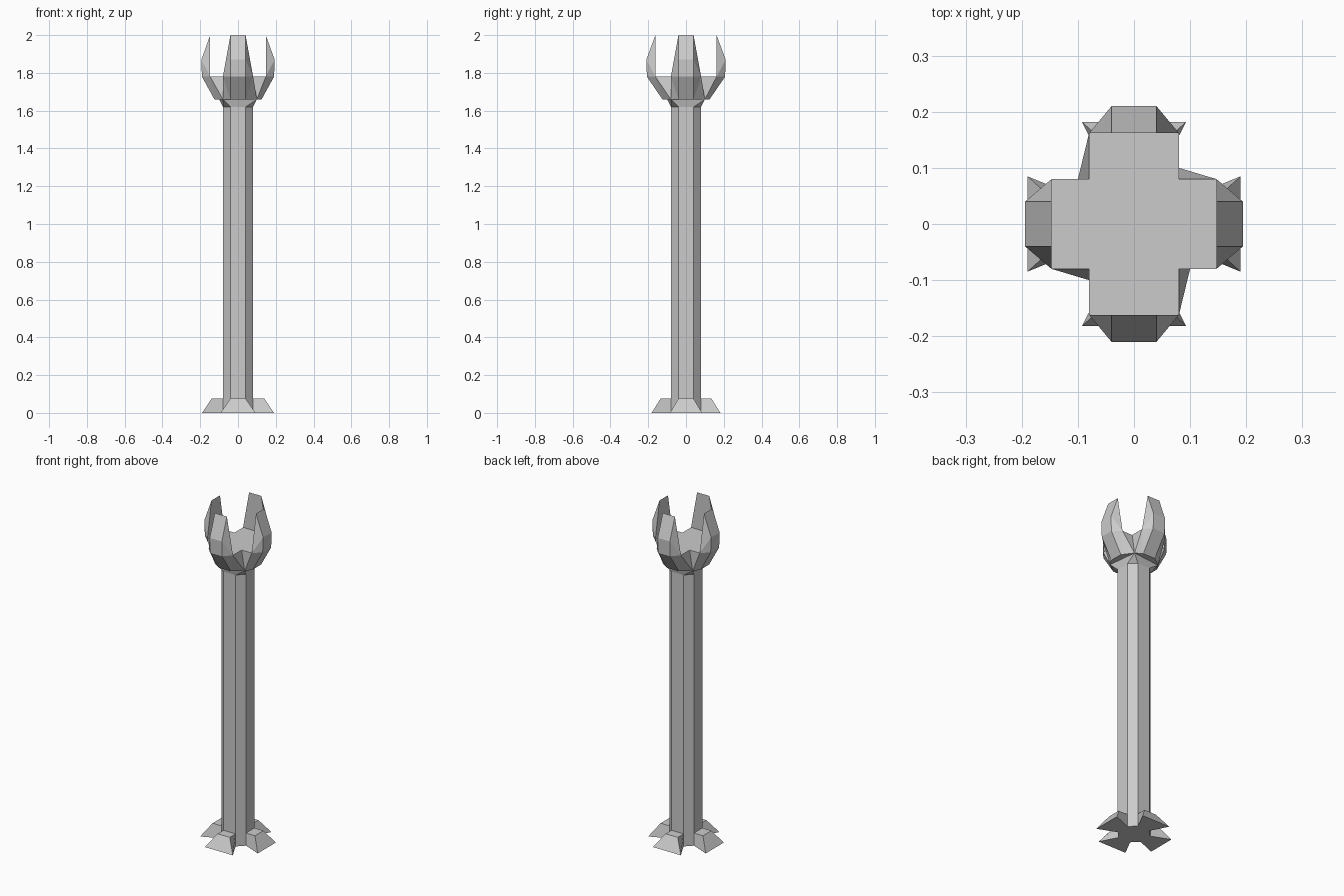
import bpy, bmesh, math
from mathutils import Vector, Matrix

if "Cube" in bpy.data.objects:
    bpy.data.objects.remove(bpy.data.objects["Cube"])


def make_object(name, polys):
    """Join point-list faces into one clean flat-shaded mesh."""
    bm = bmesh.new()
    for poly in polys:
        bm.faces.new([bm.verts.new(p) for p in poly])
    bmesh.ops.remove_doubles(bm, verts=bm.verts, dist=0.0005)
    bmesh.ops.recalc_face_normals(bm, faces=bm.faces)
    mesh = bpy.data.meshes.new(name)
    bm.to_mesh(mesh)
    bm.free()
    obj = bpy.data.objects.new(name, mesh)
    bpy.context.collection.objects.link(obj)
    return obj


def turned(polys, k):
    """Rotate faces by k quarter turns about z."""
    m = Matrix.Rotation(k * math.pi / 2, 3, 'Z')
    return [[m @ Vector(p) for p in poly] for poly in polys]


SHAFT_TOP, BOWL_BOTTOM, FLOOR, TIP = 1.62, 1.66, 1.78, 2.0

# Octagonal shaft with alternating flats and chamfers
ring = [(.08, -.04), (.08, .04), (.04, .08), (-.04, .08),
        (-.08, .04), (-.08, -.04), (-.04, -.08), (.04, -.08)]
shaft = [[(*ring[i - 1], 0), (*ring[i], 0),
          (*ring[i], SHAFT_TOP), (*ring[i - 1], SHAFT_TOP)] for i in range(8)]
shaft.append([(x, y, 0) for x, y in ring])
make_object("shaft", shaft)


# Four flared feet
def foot(reach, half, top_reach):
    lo = [(.08, -.04, 0), (reach, -half, 0), (reach, half, 0), (.08, .04, 0)]
    hi = [(.08, -.04, .075), (top_reach, -.04, .075),
          (top_reach, .04, .075), (.08, .04, .075)]
    sides = [[lo[i], lo[i + 1], hi[i + 1], hi[i]] for i in range(3)]
    return sides + [lo, hi]


for k in range(4):
    size = (.19, .085, .14) if k % 2 == 0 else (.182, .093, .135)
    make_object(f"foot_{k + 1}", turned(foot(*size), k))


# One quarter of the crown: neck flare, bowl segment and prong
def crown_arm(inner, outer):
    M = {1: (.08, .10, BOWL_BOTTOM), -1: (.10, -.08, BOWL_BOTTOM)}
    B, O, I, N, S, D, T = ({s: (u, s * v, z) for s in (1, -1)} for u, v, z in (
        (.125, .04, BOWL_BOTTOM),     # bowl bottom edge
        (outer - .003, .04, FLOOR),   # prong base, outside
        (inner, .08, FLOOR),          # prong base, inside
        (.08, .08, FLOOR),            # notch between arms
        (.08, .04, SHAFT_TOP),        # shaft top
        (outer, .04, 1.87),           # prong bend
        (inner, .04, TIP)))           # prong tip

    def band(a, b):
        return [a[-1], a[1], b[1], b[-1]]

    polys = [band(S, M), band(M, B), band(B, O), band(O, D),
             band(D, T), band(T, I), band(I, N)]
    for s in (1, -1):
        polys += [[B[s], I[s], O[s]], [B[s], M[s], I[s]], [M[s], N[s], I[s]],
                  [I[s], O[s], D[s]], [I[s], D[s], T[s]]]
    polys.append([S[1], (.04, .08, SHAFT_TOP), M[1]])
    return polys


crown = [[(.08, -.08, FLOOR), (.08, .08, FLOOR),
          (-.08, .08, FLOOR), (-.08, -.08, FLOOR)]]
for k in range(4):
    crown += turned(crown_arm(*((.147, .194) if k % 2 == 0 else (.162, .21))), k)
make_object("crown", crown)
